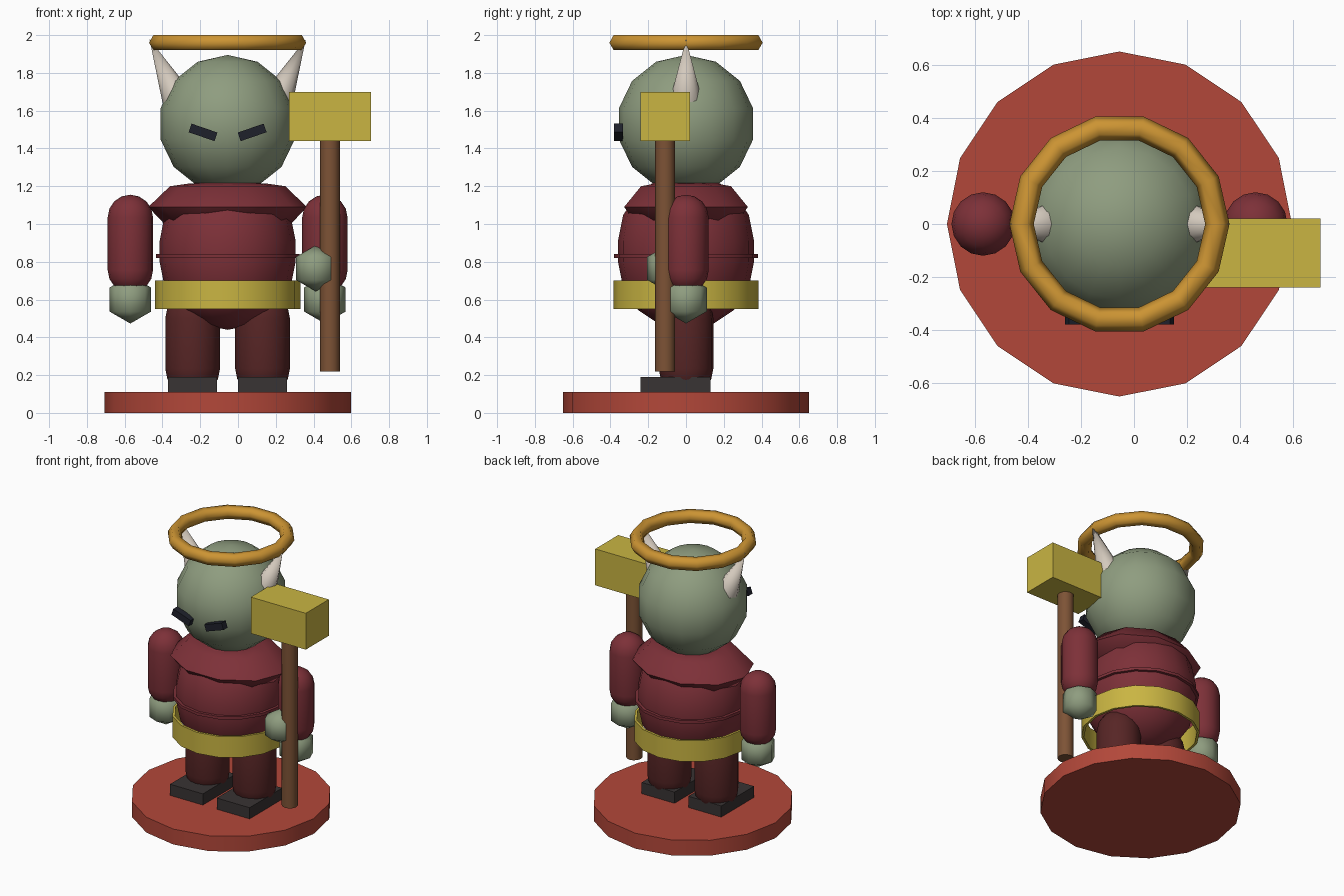
import bpy, bmesh
from math import sin, cos, pi, radians
from mathutils import Matrix, Vector

if "Cube" in bpy.data.objects:
    bpy.data.objects.remove(bpy.data.objects["Cube"], do_unlink=True)

MID = -0.055  # centre line of the figure


def material(name, srgb):
    linear = [((c + 0.055) / 1.055) ** 2.4 for c in srgb] + [1]
    m = bpy.data.materials.new(name)
    m.use_nodes = True
    m.diffuse_color = linear
    m.node_tree.nodes["Principled BSDF"].inputs["Base Color"].default_value = linear
    return m


RED = material("brick red", (0.70, 0.28, 0.225))
YELLOW = material("mustard yellow", (0.79, 0.71, 0.26))
GREEN = material("sage green", (0.56, 0.615, 0.50))
MAROON = material("maroon", (0.49, 0.19, 0.22))
DARK = material("dark maroon", (0.34, 0.145, 0.145))
GREY = material("charcoal", (0.22, 0.20, 0.20))
BLACK = material("blue black", (0.12, 0.13, 0.17))
BONE = material("bone", (0.83, 0.79, 0.74))
GOLD = material("gold", (0.80, 0.58, 0.20))
BROWN = material("wood brown", (0.49, 0.325, 0.21))


def finish(name, bm, mat, loc, rot_y=0):
    bmesh.ops.recalc_face_normals(bm, faces=bm.faces)
    me = bpy.data.meshes.new(name)
    bm.to_mesh(me)
    bm.free()
    me.materials.append(mat)
    ob = bpy.data.objects.new(name, me)
    bpy.context.collection.objects.link(ob)
    ob.location = loc
    ob.rotation_euler = (0, rot_y, 0)
    bpy.ops.object.select_all(action='DESELECT')
    ob.select_set(True)
    bpy.context.view_layer.objects.active = ob
    bpy.ops.object.shade_smooth_by_angle(angle=radians(65))
    return ob


def lathe(name, mat, loc, profile, segs=16, rot_y=0, closed=False, squash=1):
    """Turn (radius, height) points around z; ends are capped unless closed into a loop."""
    bm = bmesh.new()
    rings = []
    for r, z in profile:
        n = segs if r > 1e-5 else 1
        rings.append([bm.verts.new((r * cos(2 * pi * i / segs), squash * r * sin(2 * pi * i / segs), z))
                      for i in range(n)])
    pairs = list(zip(rings, rings[1:])) + ([(rings[-1], rings[0])] if closed else [])
    for a, b in pairs:
        for i in range(segs):
            j = (i + 1) % segs
            quad = [a[i % len(a)], a[j % len(a)], b[j % len(b)], b[i % len(b)]]
            bm.faces.new(list(dict.fromkeys(quad)))
    if not closed:
        for ring in (rings[0], rings[-1]):
            if len(ring) > 1:
                bm.faces.new(ring)
    return finish(name, bm, mat, loc, rot_y)


def ball(name, mat, loc, r, bands, segs):
    pts = [(r * sin(pi * i / bands), -r * cos(pi * i / bands)) for i in range(bands + 1)]
    return lathe(name, mat, loc, pts, segs)


def capsule(name, mat, x, r, low, high, steps=4):
    """Upright capsule; low and high are the centres of its round ends."""
    arc = [(r * sin(pi / 2 * i / steps), r * cos(pi / 2 * i / steps)) for i in range(steps + 1)]
    pts = [(a, low - b) for a, b in arc] + [(a, high + b) for a, b in reversed(arc)]
    return lathe(name, mat, (x, 0, 0), pts)


def box(name, mat, loc, size, rot_y=0):
    bm = bmesh.new()
    bmesh.ops.create_cube(bm, size=1, matrix=Matrix.Diagonal(Vector((*size, 1))))
    return finish(name, bm, mat, loc, rot_y)


# Round base
lathe("base", RED, (MID, 0, 0), [(0.652, 0), (0.652, 0.11)])

# Torso, waist seam, hollow belt and collar
capsule("torso", MAROON, MID, 0.36, 0.80, 0.91)
lathe("waist_seam", MAROON, (MID, 0, 0), [(0.38, 0.82), (0.38, 0.84)])
lathe("belt", YELLOW, (MID, 0, 0),
      [(0.385, 0.55), (0.385, 0.70), (0.368, 0.70), (0.368, 0.55)], closed=True)
lathe("collar", MAROON, (MID, 0, 0),
      [(0.33, 0.995), (0.42, 1.09), (0.305, 1.20), (0.2, 1.215)], segs=10, squash=0.82)

# Limbs on both sides
for side, s in (("right", -1), ("left", 1)):
    capsule(side + "_arm", MAROON, MID + s * 0.515, 0.12, 0.755, 1.035)
    ball(side + "_hand", GREEN, (MID + s * 0.515, 0, 0.60), 0.127, 3, 8)
    capsule(side + "_leg", DARK, MID + s * 0.185, 0.145, 0.235, 0.50)
    box(side + "_shoe", GREY, (MID + s * 0.185, -0.055, 0.15), (0.26, 0.37, 0.08))
    # Slanted eye and tilted horn
    box(side + "_eye", BLACK, (MID + s * 0.13, -0.357, 1.485), (0.145, 0.046, 0.048), -s * radians(19))
    lathe(side + "_horn", BONE, (MID + s * 0.272, 0, 1.675), [(0.08, 0), (0, 0.335)],
          segs=8, rot_y=s * radians(25))

# Head and halo
ball("head", GREEN, (MID, 0, 1.53), 0.365, 7, 16)
lathe("halo", GOLD, (MID, 0, 1.96),
      [(0.37 + 0.046 * cos(pi * i / 3), 0.046 * sin(pi * i / 3)) for i in range(6)],
      segs=14, closed=True)

# Hammer with its gripping hand
lathe("hammer_handle", BROWN, (0.487, -0.11, 0), [(0.053, 0.22), (0.053, 1.45)], segs=12)
box("hammer_head", YELLOW, (0.487, -0.11, 1.57), (0.435, 0.26, 0.26))
ball("grip_hand", GREEN, (0.412, -0.10, 0.765), 0.122, 3, 8)
